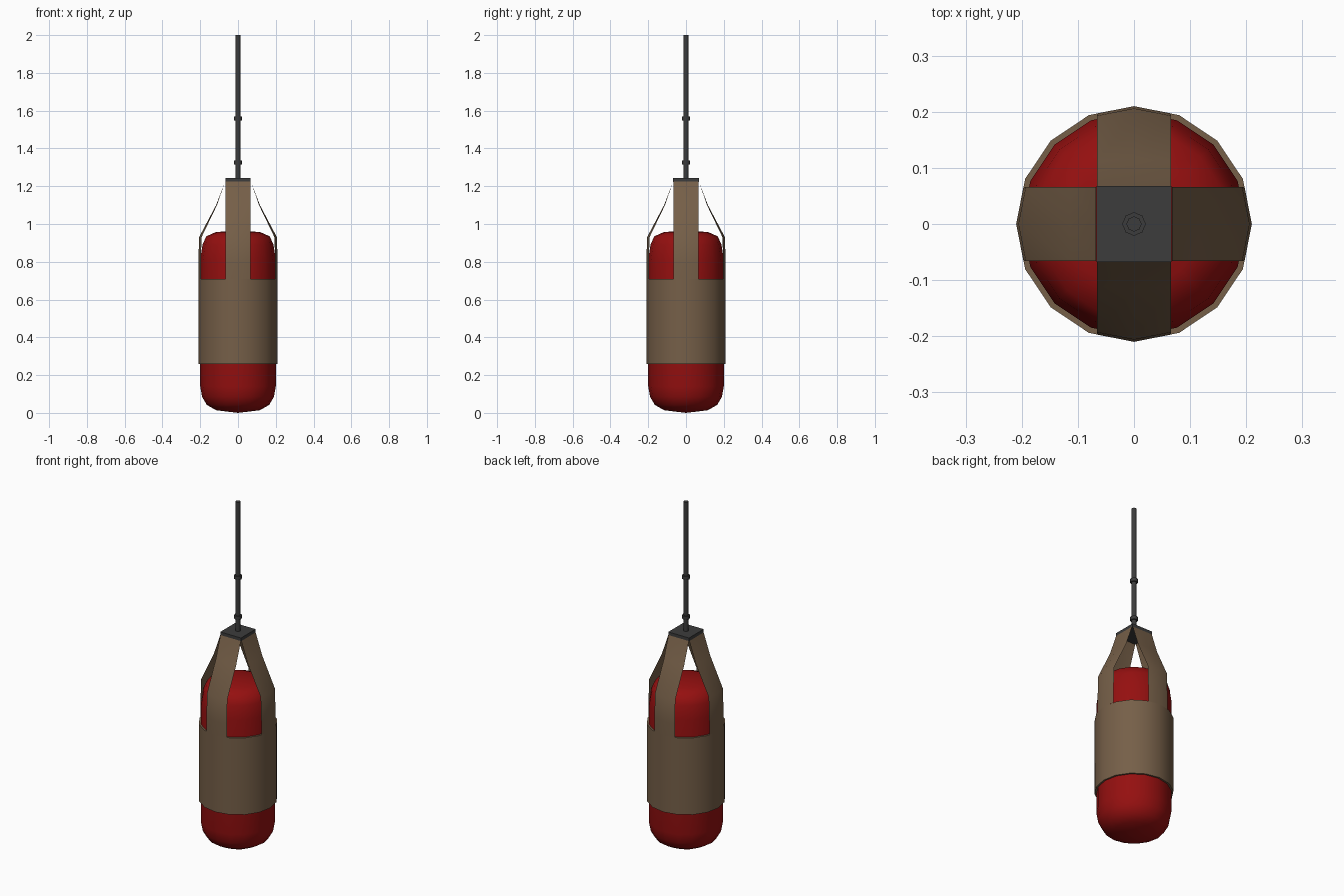
import bpy, bmesh, math
from mathutils import Matrix

if "Cube" in bpy.data.objects:
    bpy.data.objects.remove(bpy.data.objects["Cube"], do_unlink=True)


def material(name, rgb):
    m = bpy.data.materials.new(name)
    m.use_nodes = True
    m.diffuse_color = (*rgb, 1)
    m.node_tree.nodes["Principled BSDF"].inputs["Base Color"].default_value = (*rgb, 1)
    return m


RED = material("red leather", (0.30, 0.005, 0.005))
TAN = material("brown canvas", (0.18, 0.115, 0.065))
METAL = material("dark metal", (0.045, 0.045, 0.045))


def finish(name, bm, mat, angle=35):
    bmesh.ops.recalc_face_normals(bm, faces=bm.faces)
    mesh = bpy.data.meshes.new(name)
    bm.to_mesh(mesh)
    bm.free()
    mesh.materials.append(mat)
    ob = bpy.data.objects.new(name, mesh)
    bpy.context.collection.objects.link(ob)
    bpy.ops.object.select_all(action="DESELECT")
    ob.select_set(True)
    bpy.context.view_layer.objects.active = ob
    bpy.ops.object.shade_smooth_by_angle(angle=math.radians(angle))
    return ob


def lathe(name, profile, sides, mat, angle=35, closed=False):
    """Spin (radius, height) points about the z axis."""
    bm = bmesh.new()
    verts = [bm.verts.new((r, 0, z)) for r, z in profile]
    edges = [bm.edges.new(p) for p in zip(verts, verts[1:])]
    if closed:
        edges.append(bm.edges.new((verts[-1], verts[0])))
    bmesh.ops.spin(bm, geom=verts + edges, cent=(0, 0, 0), axis=(0, 0, 1),
                   angle=math.tau, steps=sides)
    bmesh.ops.remove_doubles(bm, verts=bm.verts, dist=0.0005)
    return finish(name, bm, mat, angle)


# Padded bag with rounded ends
lathe("bag", [(0, 0), (0.115, 0.014), (0.165, 0.042), (0.19, 0.085), (0.2, 0.14),
              (0.2, 0.81), (0.188, 0.89), (0.168, 0.935), (0.115, 0.958), (0, 0.963)],
      16, RED, 60)

# Canvas sleeve around the middle
lathe("sleeve", [(0.21, 0.26), (0.21, 0.71), (0.2, 0.71), (0.2, 0.26)],
      16, TAN, closed=True)

# Four straps, creased along the middle, gathering at the plate
HALF = 0.066
STRAP = [(0.21, 0.71), (0.21, 0.79), (0.206, 0.93), (0.116, 1.1), (0.068, 1.225)]
for i, side in enumerate(("left", "back", "right", "front")):
    bm = bmesh.new()
    rows = []
    for r, z in STRAP:
        crease = 0.013 * min(1, max(0, (r - 0.068) / 0.13))
        rows.append([bm.verts.new((r - (crease if y else 0), y, z))
                     for y in (-HALF, 0, HALF)])
    for low, high in zip(rows, rows[1:]):
        for k in range(2):
            bm.faces.new((low[k], low[k + 1], high[k + 1], high[k]))
    shell = bmesh.ops.solidify(bm, geom=bm.faces[:], thickness=0.01)
    bm.transform(Matrix.Rotation(i * math.pi / 2, 4, "Z"))
    finish(side + "_strap", bm, TAN)

# Square hanger plate
bm = bmesh.new()
bmesh.ops.create_cube(bm, size=1, matrix=Matrix.Translation((0, 0, 1.233))
                      @ Matrix.Diagonal((0.134, 0.136, 0.02, 1)))
finish("hanger_plate", bm, METAL)

# Hanging rod and its two collars
lathe("rod", [(0, 1.235), (0.0135, 1.235), (0.0135, 2), (0, 2)], 8, METAL, 50)
for name, z in (("lower_collar", 1.325), ("upper_collar", 1.558)):
    lathe(name, [(0, z - 0.01), (0.021, z - 0.01), (0.021, z + 0.01), (0, z + 0.01)],
          8, METAL, 50)
